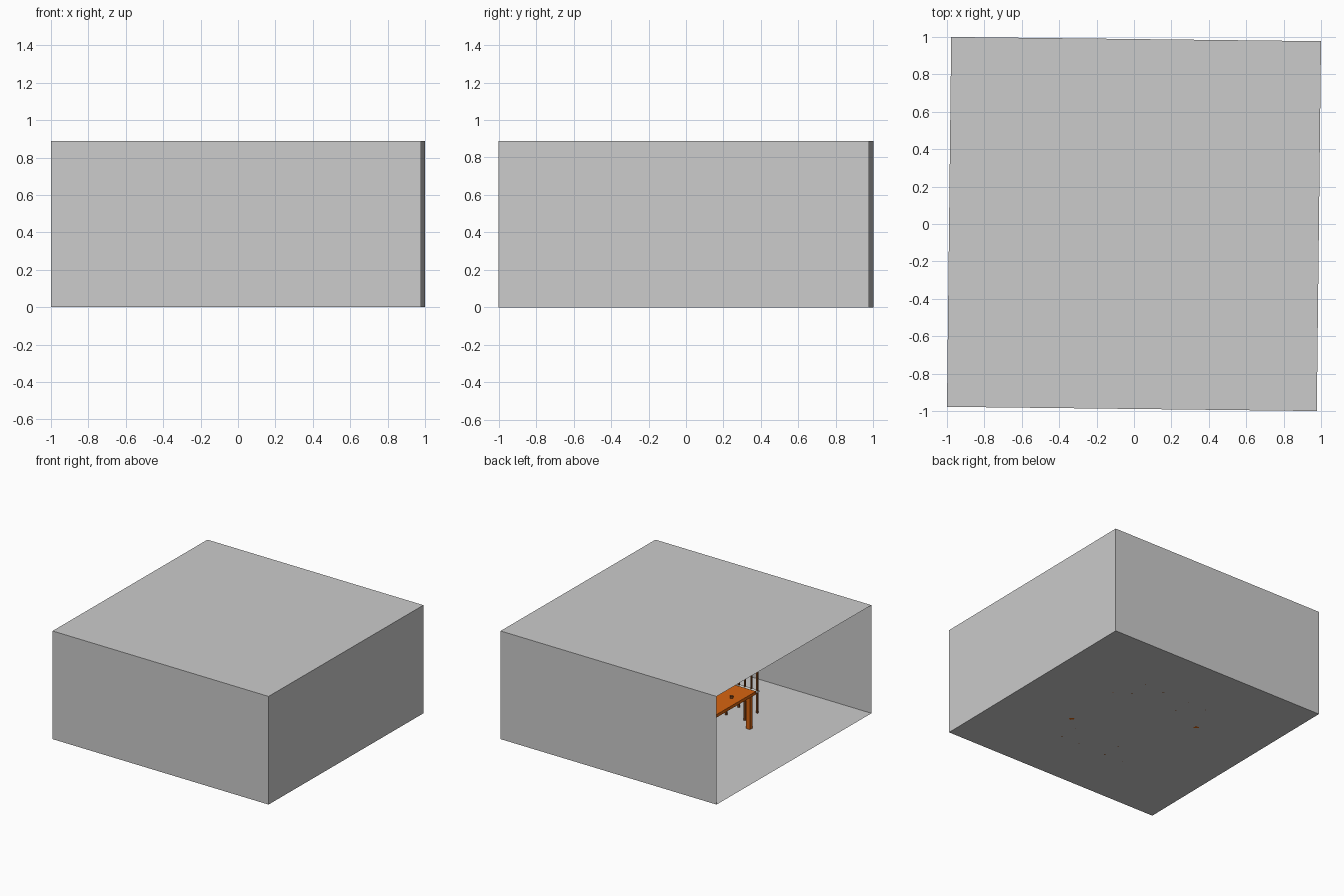
import bpy, bmesh, math
from mathutils import Matrix, Vector

if "Cube" in bpy.data.objects:
    bpy.data.objects.remove(bpy.data.objects["Cube"])

TURN = Matrix.Rotation(-0.0114, 4, 'Z')   # whole room is turned very slightly
H = 0.9887                                # half width of the room
TOP = 0.888


def material(name, rgb):
    m = bpy.data.materials.new(name)
    m.diffuse_color = (*rgb, 1)
    m.use_nodes = True
    m.node_tree.nodes["Principled BSDF"].inputs["Base Color"].default_value = m.diffuse_color
    return m


GREY = material("wall grey", (0.60, 0.60, 0.60))
ORANGE = material("orange wood", (0.68, 0.127, 0.005))
BROWN = material("dark brown wood", (0.26, 0.07, 0.012))
PALE = material("pale seat", (0.75, 0.75, 0.73))


def finish(name, bm, mat):
    bm.transform(TURN)
    me = bpy.data.meshes.new(name)
    bm.to_mesh(me)
    bm.free()
    me.materials.append(mat)
    ob = bpy.data.objects.new(name, me)
    bpy.context.collection.objects.link(ob)
    return ob


def sheet(name, corners, mat):
    bm = bmesh.new()
    bm.faces.new([bm.verts.new(c) for c in corners])
    finish(name, bm, mat)


def box(name, lo, hi, mat):
    lo, hi = Vector(lo), Vector(hi)
    bm = bmesh.new()
    m = Matrix.Translation((lo + hi) / 2) @ Matrix.Diagonal((*(hi - lo), 1))
    bmesh.ops.create_cube(bm, size=1, matrix=m)
    finish(name, bm, mat)


def post(name, x, y, z0, z1, half, mat):
    box(name, (x - half, y - half, z0), (x + half, y + half, z1), mat)


# Room shell: floor, ceiling and three walls, left side open
sheet("floor", [(-H, -H, 0), (H, -H, 0), (H, H, 0), (-H, H, 0)], GREY)
sheet("ceiling", [(-H, -H, TOP), (H, -H, TOP), (H, H, TOP), (-H, H, TOP)], GREY)
sheet("front_wall", [(-H, -H, 0), (H, -H, 0), (H, -H, TOP), (-H, -H, TOP)], GREY)
sheet("right_wall", [(H, -H, 0), (H, H, 0), (H, H, TOP), (H, -H, TOP)], GREY)
sheet("back_wall", [(H, H, 0), (-H, H, 0), (-H, H, TOP), (H, H, TOP)], GREY)

# Table
TX, TY, TZ = 0.44, 0.28, 0.30
box("table_top", (-TX, -TY, TZ - 0.025), (TX, TY, TZ), ORANGE)
for sx in (-1, 1):
    for sy in (-1, 1):
        post("table_leg", sx * (TX - 0.035), sy * (TY - 0.035), 0, TZ - 0.025, 0.017, ORANGE)

# Small cups on the table
for sx in (-1, 1):
    bm = bmesh.new()
    bmesh.ops.create_cone(bm, cap_ends=True, segments=16, radius1=0.012, radius2=0.014,
                          depth=0.018, matrix=Matrix.Translation((sx * 0.36, sx * 0.08, TZ + 0.009)))
    finish("cup", bm, BROWN)


# Chairs: two on each long side, backs away from the table
def chair(cx, side):
    inner, outer = side * 0.34, side * 0.50
    w = 0.085
    ys = sorted((inner - side * 0.01, outer + side * 0.01))
    box("chair_seat", (cx - w - 0.01, ys[0], 0.172), (cx + w + 0.01, ys[1], 0.184), PALE)
    for sx in (-1, 1):
        post("chair_front_leg", cx + sx * w, inner, 0, 0.172, 0.007, BROWN)
        post("chair_back_post", cx + sx * w, outer, 0, 0.36, 0.007, BROWN)
    for k in (-1, 1):
        post("chair_back_spindle", cx + k * 0.03, outer, 0.184, 0.34, 0.005, BROWN)
    box("chair_back_rail", (cx - w, outer - 0.006, 0.33), (cx + w, outer + 0.006, 0.36), BROWN)


for cx in (-0.21, 0.21):
    for side in (-1, 1):
        chair(cx, side)
